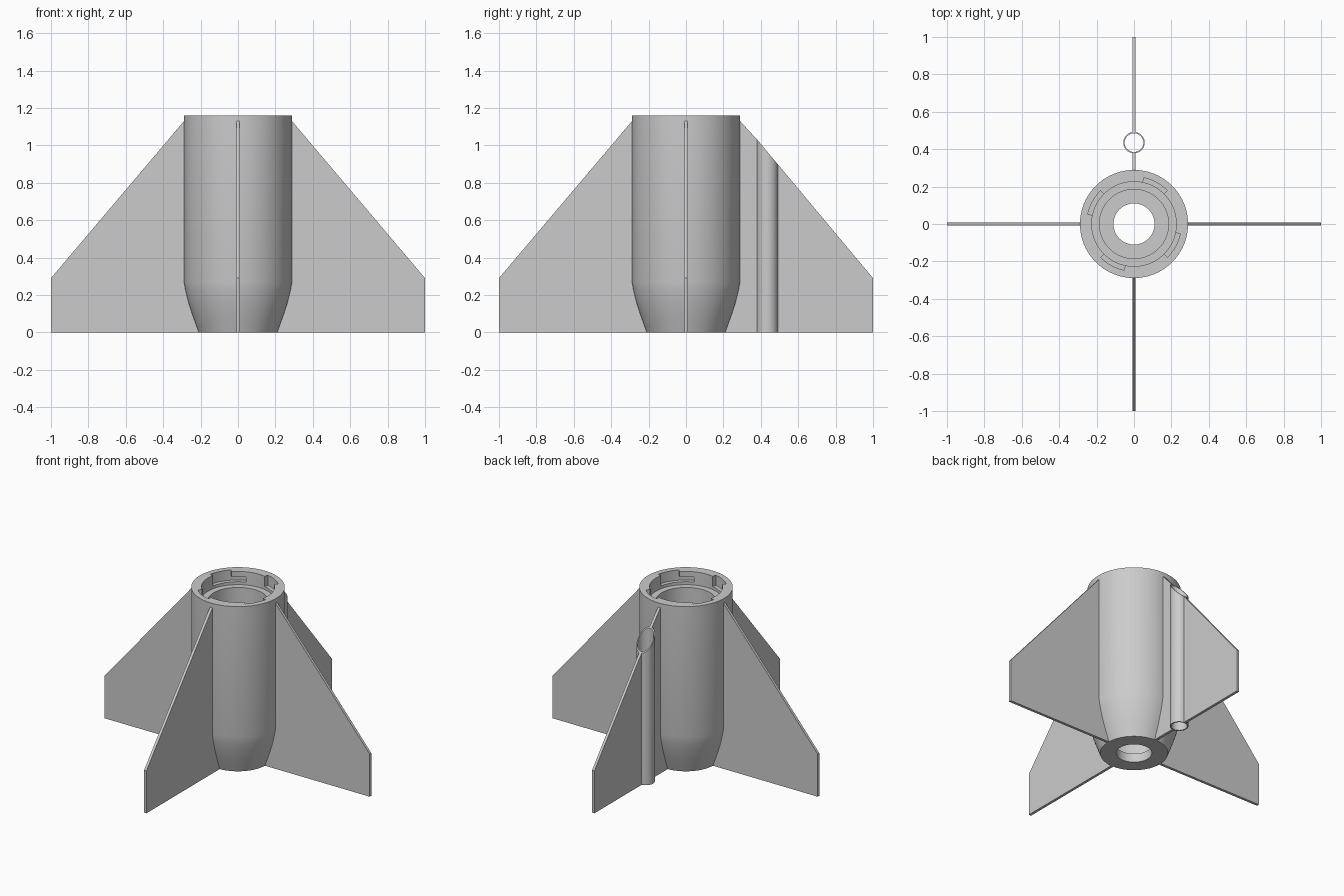
import bpy, bmesh
from math import sin, cos, pi, radians
from mathutils import Vector, Matrix

cube = bpy.data.objects.get("Cube")
if cube:
    bpy.data.objects.remove(cube, do_unlink=True)

grey = bpy.data.materials.new("plain grey")
grey.use_nodes = True
grey.diffuse_color = (0.6, 0.6, 0.6, 1)
grey.node_tree.nodes["Principled BSDF"].inputs["Base Color"].default_value = (0.6, 0.6, 0.6, 1)


def finish(name, bm):
    bmesh.ops.recalc_face_normals(bm, faces=bm.faces)
    mesh = bpy.data.meshes.new(name)
    bm.to_mesh(mesh)
    bm.free()
    mesh.materials.append(grey)
    obj = bpy.data.objects.new(name, mesh)
    bpy.context.collection.objects.link(obj)
    return obj


def activate(obj):
    bpy.ops.object.select_all(action='DESELECT')
    obj.select_set(True)
    bpy.context.view_layer.objects.active = obj


def smooth(obj):
    activate(obj)
    bpy.ops.object.shade_smooth_by_angle(angle=radians(30))


def lathe(profile, start=0, sweep=360, steps=96):
    """Turn a closed (radius, height) profile about z, capping partial sweeps."""
    bm = bmesh.new()
    full = sweep == 360
    rings = []
    for i in range(steps if full else steps + 1):
        a = radians(start + sweep * i / steps)
        rings.append([bm.verts.new((r * cos(a), r * sin(a), z)) for r, z in profile])
    n = len(profile)
    for i in range(steps):
        a, b = rings[i], rings[(i + 1) % len(rings)]
        for j in range(n):
            k = (j + 1) % n
            bm.faces.new((a[j], b[j], b[k], a[k]))
    if not full:
        bm.faces.new(rings[0])
        bm.faces.new(rings[-1])
    return bm


def sector(start, sweep, low, high):
    return finish("slot_cutter", lathe(
        [(0.2, low), (0.252, low), (0.252, high), (0.2, high)], start, sweep, 10))


# Body: boat-tailed shell with a stepped bore
TOP = 1.16
body = finish("body", lathe([
    (0.11, 0), (0.21, 0), (0.228, 0.05), (0.246, 0.1), (0.265, 0.16),
    (0.28, 0.22), (0.289, 0.27), (0.289, TOP), (0.226, TOP), (0.226, 1.07),
    (0.185, 1.07), (0.185, 0.06), (0.11, 0.06)]))

# Bayonet slots: open notch plus a short locking groove, four times round
for quarter in range(4):
    turn = quarter * 90
    for cutter in (sector(45 + turn, 33, 1.09, 1.2), sector(22 + turn, 25, 1.09, 1.125)):
        mod = body.modifiers.new("slot", 'BOOLEAN')
        mod.object = cutter
        mod.operation = 'DIFFERENCE'
        mod.solver = 'EXACT'
        activate(body)
        bpy.ops.object.modifier_apply(modifier=mod.name)
        bpy.data.objects.remove(cutter, do_unlink=True)
smooth(body)

# Fins: swept plates whose upper edge follows one slope
SLOPE = (1.14 - 0.29) / (1 - 0.289)


def edge_height(r):
    return 0.29 + (1 - r) * SLOPE


def fin(name, outline, angle):
    bm = bmesh.new()
    face = bm.faces.new([bm.verts.new((r, -0.009, z)) for r, z in outline])
    made = bmesh.ops.extrude_face_region(bm, geom=[face])["geom"]
    bmesh.ops.translate(bm, vec=(0, 0.018, 0),
                        verts=[v for v in made if isinstance(v, bmesh.types.BMVert)])
    bmesh.ops.rotate(bm, verts=bm.verts, cent=(0, 0, 0),
                     matrix=Matrix.Rotation(radians(angle), 3, 'Z'))
    return finish(name, bm)


def outline(inner, outer):
    # The root follows the tapered tail just inside its skin
    if inner < 0.3:
        root = [(0.28, edge_height(0.289)), (0.28, 0.26), (0.2, 0)]
    else:
        root = [(inner, edge_height(inner)), (inner, 0)]
    return root + [(outer, 0), (outer, edge_height(outer))]


for name, angle in (("left_fin", 0), ("right_fin", 180), ("front_fin", 270)):
    fin(name, outline(0.28, 1), angle)

# Back fin is split around the guide tube
TUBE_Y, TUBE_R, BORE_R = 0.435, 0.057, 0.05
fin("back_fin_inner", outline(0.28, TUBE_Y - BORE_R - 0.003), 90)
fin("back_fin_outer", outline(TUBE_Y + BORE_R + 0.003, 1), 90)

# Guide tube, trimmed along the fin slope
bm = lathe([(BORE_R, 0), (TUBE_R, 0), (TUBE_R, 1.2), (BORE_R, 1.2)], steps=48)
bmesh.ops.translate(bm, verts=bm.verts, vec=(0, TUBE_Y, 0))
cut = bmesh.ops.bisect_plane(
    bm, geom=bm.verts[:] + bm.edges[:] + bm.faces[:],
    plane_co=(0, TUBE_Y, edge_height(TUBE_Y)), plane_no=Vector((0, SLOPE, 1)).normalized(),
    clear_outer=True)
rim = [e for e in cut["geom_cut"] if isinstance(e, bmesh.types.BMEdge)]
bmesh.ops.bridge_loops(bm, edges=rim)
smooth(finish("guide_tube", bm))
